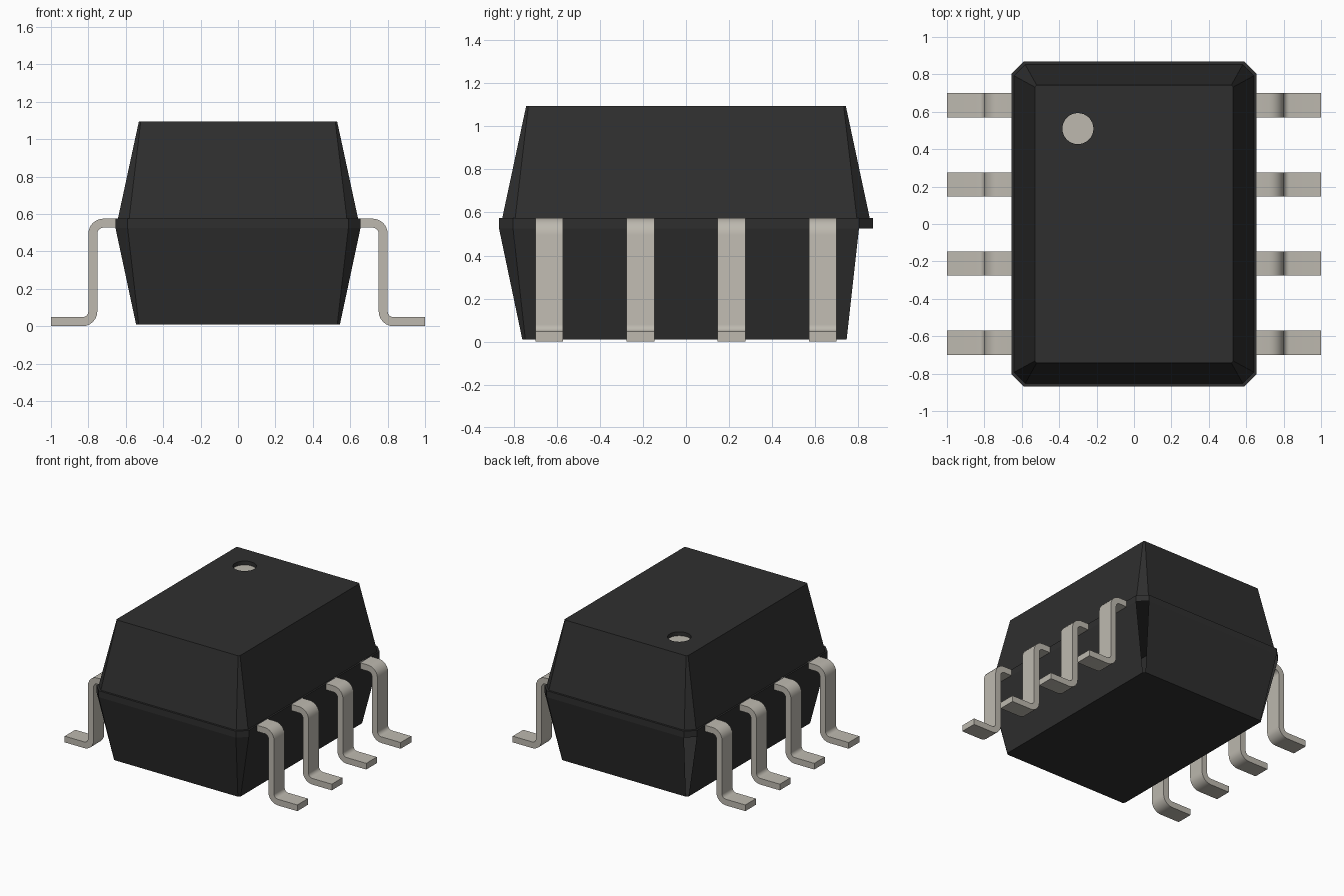
import bpy, bmesh, math
from mathutils import Vector

cube = bpy.data.objects.get("Cube")
if cube:
    bpy.data.objects.remove(cube, do_unlink=True)


def material(name, rgb, rough):
    m = bpy.data.materials.new(name)
    m.use_nodes = True
    m.diffuse_color = (*rgb, 1)
    node = next(n for n in m.node_tree.nodes if n.type == 'BSDF_PRINCIPLED')
    node.inputs["Base Color"].default_value = (*rgb, 1)
    node.inputs["Roughness"].default_value = rough
    return m


black = material("black_plastic", (0.028, 0.028, 0.028), 0.6)
metal = material("tinned_metal", (0.51, 0.485, 0.43), 0.5)


def make_object(name, bm, mat):
    mesh = bpy.data.meshes.new(name)
    bm.to_mesh(mesh)
    bm.free()
    mesh.materials.append(mat)
    obj = bpy.data.objects.new(name, mesh)
    bpy.context.collection.objects.link(obj)
    return obj


def ring(bm, hx, hy, cut, z):
    """Rectangle with cut corners, counterclockwise from the +x side."""
    pts = [(hx, cut - hy), (hx, hy - cut), (hx - cut, hy), (cut - hx, hy),
           (-hx, hy - cut), (-hx, cut - hy), (cut - hx, -hy), (hx - cut, -hy)]
    return [bm.verts.new((x, y, z)) for x, y in pts]


def circle(bm, centre, radius, z, count=32):
    return [bm.verts.new((centre[0] + radius * math.cos(math.tau * i / count),
                          centre[1] + radius * math.sin(math.tau * i / count), z))
            for i in range(count)]


def bridge(bm, low, high, skip=()):
    n = len(low)
    for i in range(n):
        if i not in skip:
            j = (i + 1) % n
            bm.faces.new((low[i], low[j], high[j], high[i]))


def loop_edges(bm, verts):
    return [bm.edges.new((v, verts[(i + 1) % len(verts)])) if not
            bm.edges.get((v, verts[(i + 1) % len(verts)])) else
            bm.edges.get((v, verts[(i + 1) % len(verts)]))
            for i, v in enumerate(verts)]


# Package body: tapered base, thin parting band, tapered lid
TOP, RECESS = 1.095, 1.065
DOT, DOT_R = (-0.30, 0.51), 0.083
bm = bmesh.new()
base = ring(bm, 0.545, 0.76, 0.014, 0.01)
band_low = ring(bm, 0.655, 0.868, 0.065, 0.525)
band_high = ring(bm, 0.655, 0.868, 0.065, 0.575)
lid_low = ring(bm, 0.642, 0.853, 0.06, 0.575)
lid_top = ring(bm, 0.53, 0.742, 0.01, TOP)
bm.faces.new(base[::-1])
bridge(bm, base, band_low, skip=(1, 3))  # rear lower corners are open
bridge(bm, band_low, band_high)
bridge(bm, band_high, lid_low)
bridge(bm, lid_low, lid_top)

# Lid top with the round marker recess
rim = circle(bm, DOT, DOT_R, TOP)
floor = circle(bm, DOT, DOT_R, RECESS)
bridge(bm, rim, floor)
for f in bm.faces[-1:]:
    f.normal_update()
bmesh.ops.triangle_fill(bm, edges=loop_edges(bm, lid_top) + loop_edges(bm, rim),
                        use_beauty=True, normal=Vector((0, 0, 1)))
bm.normal_update()
for f in bm.faces:
    flat_top = all(abs(v.co.z - TOP) < 1e-5 for v in f.verts)
    wall = any(abs(v.co.z - RECESS) < 1e-5 for v in f.verts)
    c = f.calc_center_median()
    inward = Vector((DOT[0] - c.x, DOT[1] - c.y, 0))
    if (flat_top and f.normal.z < 0) or (wall and f.normal.dot(inward) < 0):
        f.normal_flip()
make_object("package_body", bm, black)

# Marker disc at the bottom of the recess
bm = bmesh.new()
bm.faces.new(circle(bm, DOT, DOT_R, RECESS))
make_object("marker_disc", bm, metal)


# Bent gull-wing leads
def arc(cx, cz, r, start, end, steps=6):
    return [(cx + r * math.cos(math.radians(start + (end - start) * i / steps)),
             cz + r * math.sin(math.radians(start + (end - start) * i / steps)))
            for i in range(steps + 1)]


T, R = 0.048, 0.08
profile = ([(0.635, 0.575)] + arc(0.72, 0.495, R, 90, 0)
           + arc(0.832, R, R - T, 180, 270) + [(1, T), (1, 0)]
           + arc(0.832, R, R, 270, 180) + arc(0.72, 0.495, R - T, 0, 90)
           + [(0.635, 0.575 - T)])


def lead(name, y, side):
    bm = bmesh.new()
    near = bm.faces.new([bm.verts.new((side * x, y - 0.065, z)) for x, z in profile])
    out = bmesh.ops.extrude_face_region(bm, geom=[near], use_keep_orig=True)
    moved = [v for v in out["geom"] if isinstance(v, bmesh.types.BMVert)]
    bmesh.ops.translate(bm, verts=moved, vec=(0, 0.13, 0))
    bmesh.ops.recalc_face_normals(bm, faces=bm.faces)
    obj = make_object(name, bm, metal)
    bpy.ops.object.select_all(action='DESELECT')
    obj.select_set(True)
    bpy.context.view_layer.objects.active = obj
    bpy.ops.object.shade_smooth_by_angle(angle=math.radians(30))


for side, label in ((1, "left"), (-1, "right")):
    for i in range(4):
        lead(f"{label}_lead_{i + 1}", -0.635 + i * 0.635 * 2 / 3, side)
